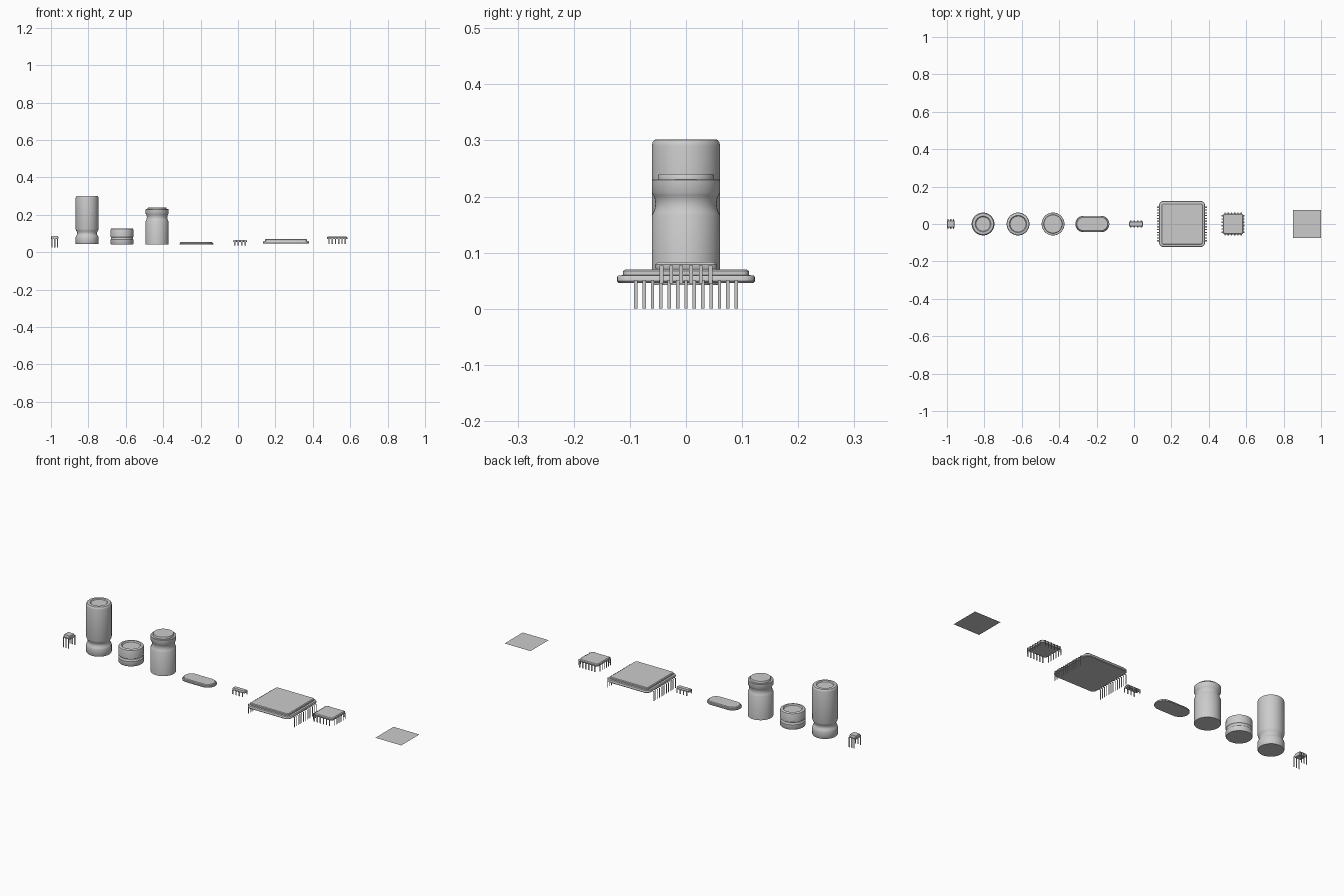
import bpy, bmesh
from math import cos, sin, pi

if "Cube" in bpy.data.objects:
    bpy.data.objects.remove(bpy.data.objects["Cube"])


def finish(bm, name, smooth=True):
    me = bpy.data.meshes.new(name)
    bm.to_mesh(me)
    bm.free()
    ob = bpy.data.objects.new(name, me)
    bpy.context.collection.objects.link(ob)
    if smooth:
        bpy.ops.object.select_all(action='DESELECT')
        ob.select_set(True)
        bpy.context.view_layer.objects.active = ob
        bpy.ops.object.shade_smooth_by_angle(angle=0.6)
    return ob


def outline(hx, hy, r, seg):
    """Rounded rectangle outline, counter-clockwise."""
    pts = []
    for q, (sx, sy) in enumerate(((1, 1), (-1, 1), (-1, -1), (1, -1))):
        for i in range(seg + 1):
            a = (q + i / seg) * pi / 2
            pts.append((sx * (hx - r) + r * cos(a), sy * (hy - r) + r * sin(a)))
    return pts


def loft(name, x, rings, seg):
    """Closed body from stacked rounded outlines (half x, half y, corner radius, z)."""
    bm = bmesh.new()
    prev = first = None
    for hx, hy, r, z in rings:
        vs = [bm.verts.new((x + px, py, z)) for px, py in outline(hx, hy, r, seg)]
        if prev:
            n = len(vs)
            for i in range(n):
                j = (i + 1) % n
                bm.faces.new((prev[i], prev[j], vs[j], vs[i]))
        else:
            first = vs
        prev = vs
    bm.faces.new(first[::-1])
    bm.faces.new(prev)
    bmesh.ops.remove_doubles(bm, verts=bm.verts, dist=1e-6)
    return finish(bm, name)


def lathe(name, x, profile):
    return loft(name, x, [(r, r, r, z) for r, z in profile], 12)


def slab(name, x, hx, hy, r, steps, seg=5):
    """Chip body: steps are (inset, z)."""
    return loft(name, x, [(hx - d, hy - d, max(r - d, 0.002), z) for d, z in steps], seg)


def pins(name, x, sides, count, pitch, width, inner, outer, z_top, z_low):
    """Thin folded strips leaving the body and bending straight down."""
    bm = bmesh.new()
    path = ((inner, z_top), (outer, z_top), (outer, z_low))
    for axis in sides:
        for s in (-1, 1):
            for i in range(count):
                c = (i - (count - 1) / 2) * pitch
                rows = []
                for d, z in path:
                    row = []
                    for w in (-width / 2, width / 2):
                        p = (s * d, s * (c + w)) if axis == 'x' else (-s * (c + w), s * d)
                        row.append(bm.verts.new((x + p[0], p[1], z)))
                    rows.append(row)
                for a, b in zip(rows, rows[1:]):
                    bm.faces.new((a[0], b[0], b[1], a[1]))
    return finish(bm, name, False)


# Tiny transistor
slab("transistor_body", -0.98, 0.02, 0.020, 0.002,
     [(0.002, 0.07), (0, 0.078), (0.003, 0.088)], 1)
pins("transistor_pins", -0.98, 'y', 3, 0.0145, 0.006, 0.018, 0.026, 0.078, 0.025)

# Tall capacitor with a necked base and recessed top
lathe("tall_capacitor", -0.807, [
    (0.059, 0.043), (0.061, 0.046), (0.061, 0.080), (0.0585, 0.087), (0.054, 0.094),
    (0.053, 0.101), (0.054, 0.108), (0.0585, 0.116), (0.061, 0.124), (0.061, 0.290),
    (0.0595, 0.297), (0.056, 0.301), (0.052, 0.302), (0.042, 0.302), (0.038, 0.298)])

# Short capacitor with a narrow groove
lathe("short_capacitor", -0.620, [
    (0.059, 0.042), (0.061, 0.045), (0.061, 0.068), (0.058, 0.071), (0.057, 0.075),
    (0.058, 0.079), (0.061, 0.082), (0.061, 0.119), (0.059, 0.125), (0.054, 0.128),
    (0.046, 0.128), (0.042, 0.122)])

# Capacitor with a waist near the top and a raised lid
lathe("waisted_capacitor", -0.433, [
    (0.061, 0.042), (0.061, 0.166), (0.058, 0.172), (0.0555, 0.179), (0.0545, 0.187),
    (0.0555, 0.195), (0.058, 0.202), (0.061, 0.207), (0.061, 0.229), (0.060, 0.230),
    (0.050, 0.230), (0.050, 0.237), (0.048, 0.240)])

# Flat oblong crystal can
slab("crystal_can", -0.223, 0.091, 0.044, 0.044,
     [(0, 0.042), (0, 0.047), (0.004, 0.0485), (0.005, 0.052), (0.009, 0.055)], 10)

# Small two-sided chip
slab("small_chip_body", 0.011, 0.037, 0.013, 0.002,
     [(0.002, 0.054), (0, 0.059), (0.003, 0.066)], 1)
pins("small_chip_pins", 0.011, 'y', 4, 0.019, 0.007, 0.011, 0.019, 0.059, 0.037)

# Large processor: wide flange, raised top, pins on two sides
slab("processor_body", 0.257, 0.123, 0.123, 0.024,
     [(0.003, 0.046), (0, 0.049), (0, 0.056), (0.002, 0.059), (0.011, 0.060),
      (0.011, 0.067), (0.015, 0.070), (0.021, 0.070)])
pins("processor_pins", 0.257, 'x', 13, 0.0149, 0.006, 0.12, 0.134, 0.051, 0.0)

# Square chip with pins on four sides
slab("square_chip_body", 0.530, 0.055, 0.055, 0.012,
     [(0.002, 0.070), (0, 0.073), (0, 0.079), (0.004, 0.083)], 4)
pins("square_chip_pins", 0.530, 'xy', 6, 0.0175, 0.007, 0.053, 0.062, 0.077, 0.045)

# Flat bare sheet
bm = bmesh.new()
bm.faces.new([bm.verts.new((0.925 + sx * 0.075, sy * 0.075, 0.062))
              for sx, sy in ((-1, -1), (1, -1), (1, 1), (-1, 1))])
finish(bm, "flat_sheet", False)
